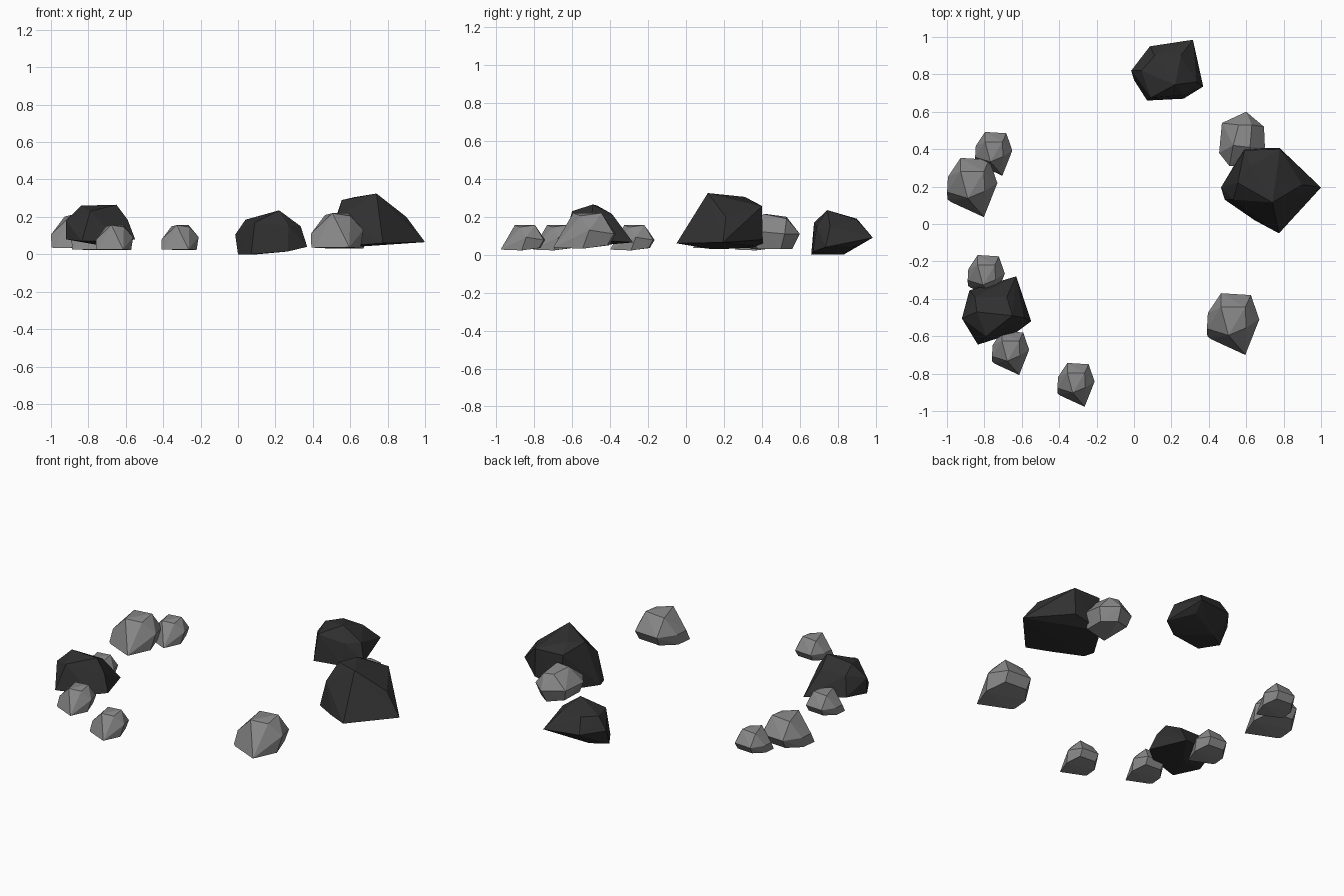
import bpy, bmesh

def material(name, v):
    m = bpy.data.materials.new(name)
    m.diffuse_color = (v, v, v, 1)
    return m

PALE = material("pale_stone", 0.25)
DARK = material("dark_stone", 0.03)

def rock(name, points, mat, loc=(0, 0), scale=1.0):
    """Faceted boulder: convex hull of a few corner points."""
    bm = bmesh.new()
    for x, y, z in points:
        bm.verts.new((x * scale + loc[0], y * scale + loc[1], z * scale))
    res = bmesh.ops.convex_hull(bm, input=bm.verts)
    junk = {g for g in res["geom_interior"] + res["geom_unused"]
            if isinstance(g, bmesh.types.BMVert)}
    bmesh.ops.delete(bm, geom=list(junk), context='VERTS')
    bmesh.ops.recalc_face_normals(bm, faces=bm.faces)
    me = bpy.data.meshes.new(name)
    bm.to_mesh(me)
    bm.free()
    me.materials.append(mat)
    bpy.context.collection.objects.link(bpy.data.objects.new(name, me))

# Small pale stone, reused at several spots and sizes
pebble = [(-.065, .09, .21), (.065, .09, .22), (.07, -.02, .205), (-.025, -.06, .22),
          (-.065, .165, .11), (.095, .155, .11), (.14, .025, .13),
          (-.14, -.025, .11), (-.135, .06, .11),
          (-.138, -.065, .038), (-.12, -.08, .035), (.065, -.165, .038),
          (.125, -.01, .032), (.09, .12, .05), (-.06, .13, .05), (-.13, .04, .04)]
spots = [(-.865, .195, .96), (-.75, .375, .71), (-.79, -.283, .71),
         (-.66, -.69, .71), (-.31, -.86, .71), (.53, -.535, 1)]
for i, (x, y, s) in enumerate(spots):
    rock(f"pale_rock_{i + 1}", pebble, PALE, (x, y), s)

# Rounder pale stone behind the big boulder
rock("pale_rock_round", [
    (.53, .42, .215), (.62, .41, .215), (.56, .53, .2), (.63, .53, .19),
    (.47, .54, .12), (.60, .6, .11), (.695, .52, .11), (.70, .41, .12),
    (.455, .38, .12), (.51, .31, .13), (.65, .31, .13),
    (.49, .52, .05), (.59, .56, .03), (.67, .5, .03), (.67, .38, .03),
    (.51, .34, .03)], PALE)

# Large dark boulder on the right
rock("dark_boulder_large", [
    (.74, .115, .325), (.555, .22, .29), (.62, .31, .305), (.59, .395, .26),
    (.78, .40, .255), (.9, .21, .2), (.53, .13, .2),
    (.465, .195, .03), (.59, .405, .04), (.78, .405, .08), (1.0, .195, .065),
    (.775, -.05, .06), (.645, .02, .05), (.485, .13, .03)], DARK)

# Dark boulder at the back
rock("dark_boulder_back", [
    (.22, .745, .235), (.04, .82, .185), (.11, .90, .19), (.25, .9, .185),
    (.09, .675, .17), (.27, .69, .15), (.335, .76, .15),
    (-.015, .82, .105), (.085, .95, .1), (.315, .985, .09), (.37, .735, .04),
    (.0, .77, 0), (.07, .66, 0), (.265, .67, .015), (.1, .83, 0),
    (.29, .9, .045)], DARK)

# Dark boulder on the left
rock("dark_boulder_left", [
    (-.84, -.47, .26), (-.65, -.49, .265), (-.79, -.6, .23), (-.68, -.39, .215),
    (-.85, -.39, .215), (-.59, -.5, .185), (-.92, -.505, .18),
    (-.92, -.505, .08), (-.88, -.355, .1), (-.63, -.28, .065), (-.55, -.52, .08),
    (-.63, -.58, .07), (-.835, -.645, .07), (-.75, -.45, .05)], DARK)
